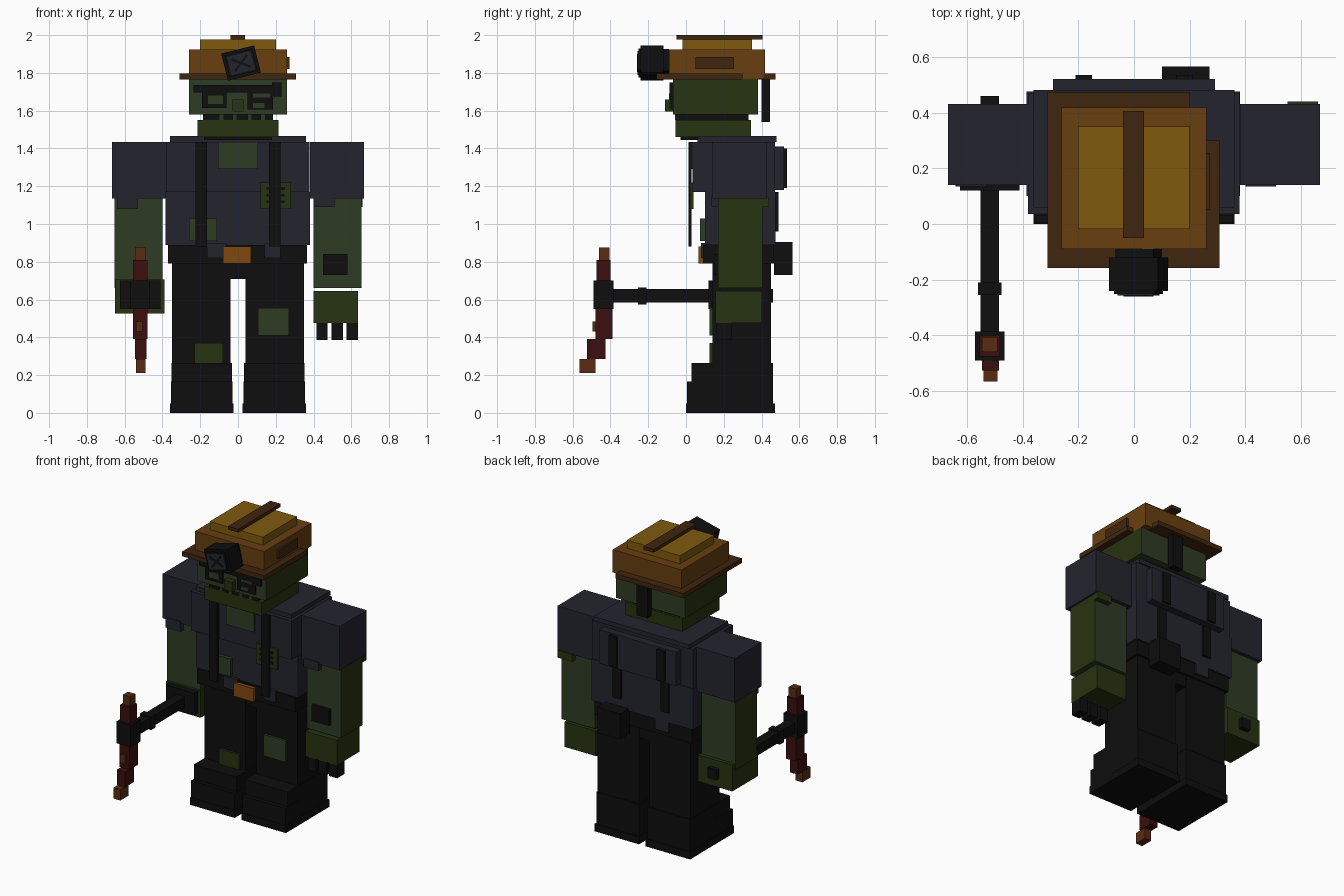
import bpy
from math import radians
from mathutils import Matrix, Vector

default_cube = bpy.data.objects.get("Cube")
if default_cube:
    bpy.data.objects.remove(default_cube, do_unlink=True)


def linear(channel):
    c = channel / 255
    return c / 12.92 if c <= 0.04045 else ((c + 0.055) / 1.055) ** 2.4


def material(name, hex_code):
    colour = [linear(c) for c in bytes.fromhex(hex_code)] + [1.0]
    mat = bpy.data.materials.new(name)
    mat.use_nodes = True
    mat.diffuse_color = colour
    shader = mat.node_tree.nodes["Principled BSDF"]
    shader.inputs["Base Color"].default_value = colour
    shader.inputs["Roughness"].default_value = 0.9
    return mat


yellow = material("helmet yellow", "7f5a0f")
orange = material("helmet orange", "683f10")
brown = material("dark brown", "40250f")
amber = material("buckle amber", "80490f")
shirt = material("shirt slate", "24242f")
black = material("black", "0e0e0e")
green = material("skin green", "2f3c24")
olive = material("olive", "273311")
red = material("dark red", "3c0e0e")
rust = material("rust", "582b12")

FACES = [(0, 1, 3, 2), (4, 6, 7, 5), (0, 4, 5, 1),
         (2, 3, 7, 6), (0, 2, 6, 4), (1, 5, 7, 3)]


def box(name, mat, xs, ys, zs, side_mat=None):
    """Axis-aligned block; side_mat colours the faces turned to the left and right."""
    mesh = bpy.data.meshes.new(name)
    corners = [(x, y, z) for x in xs for y in ys for z in zs]
    mesh.from_pydata(corners, [], FACES)
    mesh.materials.append(mat)
    if side_mat:
        mesh.materials.append(side_mat)
        for face in mesh.polygons:
            face.material_index = int(abs(face.normal.x) > 0.5)
    obj = bpy.data.objects.new(name, mesh)
    bpy.context.collection.objects.link(obj)
    return obj


def pair(name, mat, xs, ys, zs, side_mat=None):
    """The same block on the left (+x) and mirrored on the right."""
    box("left_" + name, mat, xs, ys, zs, side_mat)
    box("right_" + name, mat, (-xs[1], -xs[0]), ys, zs, side_mat)


# Boots and legs
pair("boot_sole", black, (.025, .36), (0, .47), (0, .05))
pair("boot_toe", black, (.03, .355), (.004, .2), (.05, .165))
pair("boot", black, (.032, .353), (.03, .46), (.05, .265))
pair("leg", black, (.04, .35), (.14, .45), (.265, .79))
box("crotch", black, (-.04, .04), (.145, .445), (.71, .79))
box("left_knee_patch", green, (.105, .27), (.125, .14), (.41, .555))
box("right_knee_patch", olive, (-.23, -.08), (.125, .14), (.265, .37))

# Belt, buckle and pouch
box("belt", black, (-.37, .365), (.09, .465), (.79, .89))
box("buckle", amber, (-.08, .07), (.065, .09), (.79, .88))
box("back_pouch", black, (.1, .27), (.465, .565), (.73, .905))

# Shirt
box("lower_torso", shirt, (-.385, .38), (.1, .475), (.89, 1.17))
box("upper_torso", shirt, (-.38, .378), (.035, .47), (1.17, 1.435))
box("shoulder_top", shirt, (-.36, .36), (.06, .48), (1.435, 1.465))
box("back_panel", shirt, (-.29, .29), (.47, .52), (1.18, 1.41))
box("front_tail_a", shirt, (-.165, -.06), (.08, .1), (.82, .9))
box("front_tail_b", shirt, (.14, .225), (.08, .1), (.82, .9))
box("back_tail_a", shirt, (-.2, -.1), (.46, .475), (.82, .9))
box("collar_opening", green, (-.105, .105), (.02, .035), (1.29, 1.435))
box("belly_patch", green, (-.26, -.11), (.075, .1), (.91, 1.03))

# Suspenders, front and back
pair("front_suspender", black, (.165, .225), (.012, .03), (.88, 1.435))
pair("upper_back_suspender", black, (.15, .21), (.52, .535), (1.19, 1.4))
pair("lower_back_suspender", black, (.15, .21), (.475, .49), (.96, 1.17))

# Stitched chest patch
box("chest_patch", olive, (.12, .28), (.022, .04), (1.08, 1.22))
for stitch, height in enumerate((1.11, 1.145, 1.18)):
    box(f"patch_stitch_{stitch}", black, (.15, .25), (.016, .022),
        (height, height + .015))

# Sleeves and arms, skin darker on the outer and inner sides
pair("sleeve", shirt, (.38, .668), (.14, .43), (1.135, 1.435))
pair("forearm", green, (.4, .655), (.17, .405), (.66, 1.135), olive)
box("left_sleeve_tear", shirt, (.4, .51), (.135, .17), (1.09, 1.15))
box("left_back_sleeve_tear", olive, (.55, .66), (.405, .44), (1.09, 1.14))
box("right_sleeve_tear", shirt, (-.64, -.53), (.135, .17), (1.08, 1.15))

# Left hand with claws
box("left_hand", olive, (.4, .635), (.155, .402), (.475, .645))
box("left_arm_patch", black, (.45, .58), (.15, .17), (.73, .84))
for claw, x in enumerate((.415, .495, .575)):
    box(f"left_claw_{claw}", black, (x, x + .06), (.16, .24), (.385, .475))

# Right hand gripping the handle
box("right_hand", olive, (-.65, -.39), (.155, .43), (.525, .705))
box("right_fingers", black, (-.625, -.41), (.12, .155), (.55, .7))

# Pickaxe
box("pick_handle", black, (-.55, -.485), (-.39, .46), (.585, .655))
box("pick_ring", black, (-.56, -.475), (-.255, -.21), (.575, .665))
box("pick_socket", black, (-.57, -.465), (-.49, -.385), (.55, .7))
box("pick_upper_spike", red, (-.555, -.48), (-.475, -.4), (.7, .81))
box("pick_upper_tip", rust, (-.545, -.49), (-.46, -.405), (.81, .875))
box("pick_lower_spike", red, (-.555, -.48), (-.48, -.39), (.39, .55))
box("pick_rust_spot", rust, (-.54, -.505), (-.495, -.48), (.43, .485))
box("pick_lower_bend", red, (-.545, -.485), (-.525, -.425), (.285, .39))
box("pick_lower_tip", rust, (-.54, -.49), (-.565, -.48), (.21, .285))

# Neck, jaw, mouth and head
box("neck", black, (-.18, .18), (-.03, .32), (1.445, 1.46))
box("jaw", olive, (-.215, .215), (-.055, .345), (1.46, 1.55))
box("mouth", black, (-.185, .185), (-.05, .33), (1.55, 1.58))
for tooth, x in enumerate((-.1, -.03, .05, .12)):
    box(f"tooth_{tooth}", green, (x, x + .025), (-.058, -.05), (1.55, 1.58))
box("head", green, (-.26, .26), (-.07, .38), (1.58, 1.768), olive)
box("nose", olive, (-.03, .03), (-.11, -.07), (1.595, 1.66))
box("helmet_strap", black, (-.02, .06), (.4, .445), (1.54, 1.765))

# Broken glasses
box("glasses_bar", black, (-.235, .225), (-.085, -.07), (1.695, 1.735))
box("glasses_hinge", black, (.18, .23), (-.088, -.07), (1.675, 1.75))
box("right_glasses_frame", black, (-.19, -.06), (-.083, -.07), (1.615, 1.695))
box("left_glasses_frame", black, (.05, .185), (-.083, -.07), (1.605, 1.695))
box("right_eye", green, (-.16, -.08), (-.09, -.083), (1.635, 1.68))
box("left_eye", green, (.08, .14), (-.09, -.083), (1.615, 1.64))
box("left_brow_gap", green, (.08, .17), (-.09, -.083), (1.67, 1.69))

# Helmet, with a chipped rear left corner on the brim
box("brim", brown, (-.31, .2), (-.157, .473), (1.765, 1.797))
box("brim_left", brown, (.2, .306), (-.157, .3), (1.765, 1.797))
box("helmet_band", orange, (-.26, .26), (-.09, .418), (1.768, 1.923))
box("helmet_crown", yellow, (-.2, .2), (-.018, .35), (1.923, 1.978))
box("helmet_ridge", brown, (-.04, .036), (-.05, .405), (1.978, 2))
box("helmet_side_plate", brown, (.26, .273), (.05, .255), (1.82, 1.885))

# Tilted head lamp with a cracked lens
lamp_pose = Matrix.Translation(Vector((.016, 0, 1.852))) @ Matrix.Rotation(radians(-14), 4, "Y")
lamp = [
    box("lamp_body", black, (-.09, .09), (-.24, -.12), (-.074, .074)),
    box("lamp_mount", black, (-.07, .07), (-.12, -.09), (-.06, .06)),
    box("lamp_rim", black, (-.075, .075), (-.252, -.24), (-.06, .06)),
    box("lamp_lens", shirt, (-.065, .065), (-.256, -.252), (-.05, .05)),
]
for part in lamp:
    part.matrix_world = lamp_pose
for side, angle in (("a", 35), ("b", -40)):
    crack = box("lens_crack_" + side, black, (-.055, .055), (-.26, -.256), (-.006, .006))
    crack.matrix_world = lamp_pose @ Matrix.Rotation(radians(angle), 4, "Y")
